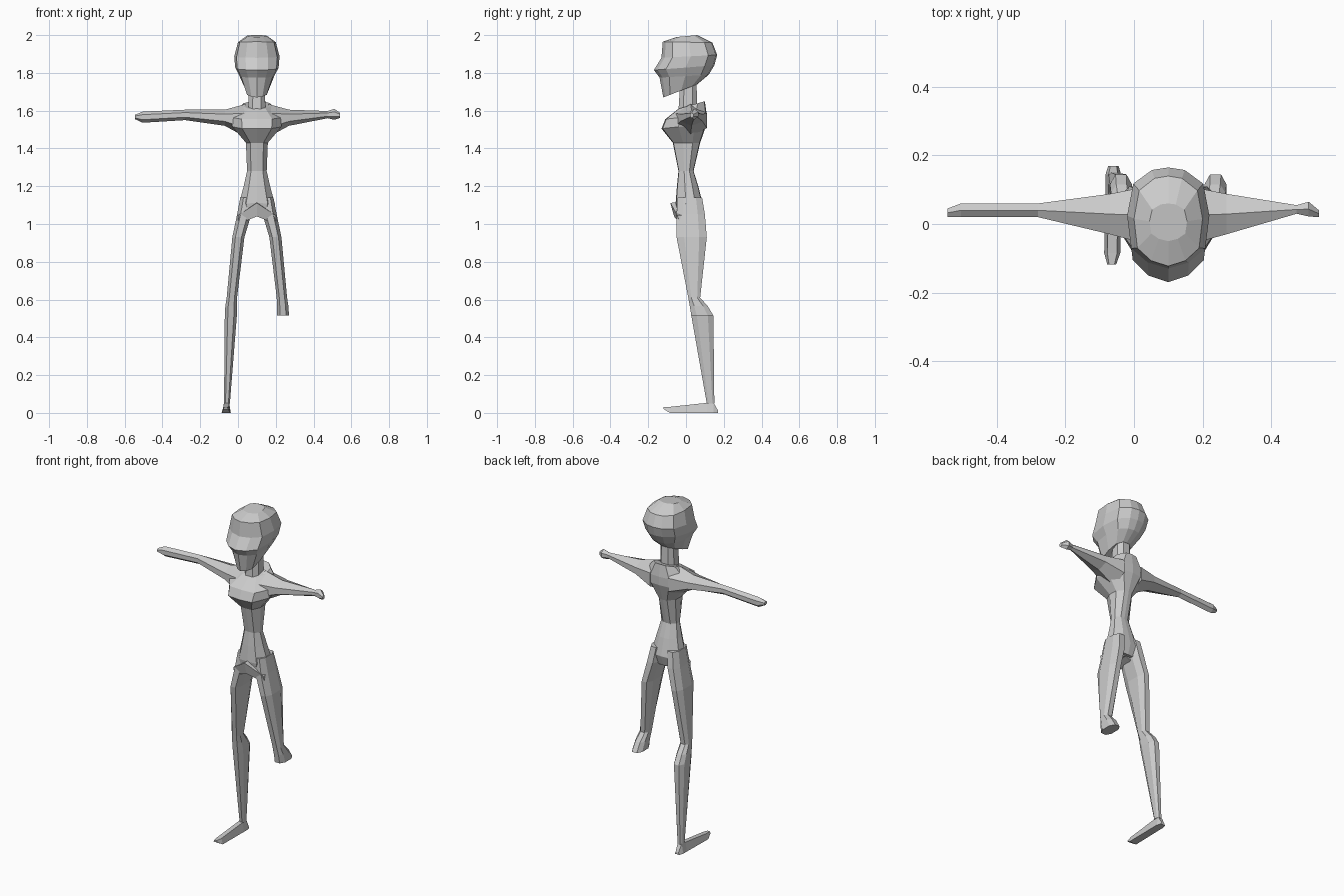
import bpy, bmesh
from mathutils import Vector

CX = 0.10  # body centre line
skin = bpy.data.materials.new("light grey")
skin.diffuse_color = (0.6, 0.6, 0.6, 1)

OCT = [(0.5, -1), (1, -0.5), (1, 0.5), (0.5, 1), (-0.5, 1), (-1, 0.5), (-1, -0.5), (-0.5, -1)]
HEX = [(0, -1), (1, -0.45), (1, 0.45), (0, 1), (-1, 0.45), (-1, -0.45)]


def symmetric(half):
    """Close a half outline that starts and ends on the centre line."""
    return half + [(-x, y) for x, y in half[-2:0:-1]]


def loft(name, rings):
    """Skin matching rings of points and cap both ends."""
    bm = bmesh.new()
    rows = [[bm.verts.new(p) for p in ring] for ring in rings]
    n = len(rows[0])
    for a, b in zip(rows, rows[1:]):
        for i in range(n):
            j = (i + 1) % n
            bm.faces.new((a[i], a[j], b[j], b[i]))
    bm.faces.new(rows[0][::-1])
    bm.faces.new(rows[-1])
    bmesh.ops.recalc_face_normals(bm, faces=bm.faces)
    mesh = bpy.data.meshes.new(name)
    bm.to_mesh(mesh)
    bm.free()
    mesh.materials.append(skin)
    ob = bpy.data.objects.new(name, mesh)
    bpy.context.collection.objects.link(ob)
    return ob


def tilted(name, outline, sections):
    """Upright loft; section = half width, front y, front z, back y, back z."""
    rings = []
    for hw, yf, zf, yb, zb in sections:
        rings.append([Vector((CX + u * hw, yf + (yb - yf) * (v + 1) / 2,
                              zf + (zb - zf) * (v + 1) / 2)) for u, v in outline])
    return loft(name, rings)


def box_loft(name, axis, side, sections, outline=OCT):
    """Loft along an axis; section = position, then the two low/high ranges across it."""
    rings = []
    for t, a0, a1, b0, b1 in sections:
        ring = []
        for u, v in outline:
            a, b = (a0 + a1 + u * (a1 - a0)) / 2, (b0 + b1 + v * (b1 - b0)) / 2
            d = {'X': (t, a, b), 'Y': (a, t, b), 'Z': (a, b, t)}[axis]
            ring.append(Vector((CX + side * d[0], d[1], d[2])))
        rings.append(ring)
    return loft(name, rings)


# head with overhanging brow and pointed chin
head_outline = symmetric([(0, -1), (0.5, -0.88), (0.9, -0.6), (1, 0.05), (0.85, 0.68), (0.4, 0.95), (0, 1)])
tilted("head", head_outline, [
    (0.058, -0.12, 1.67, 0.06, 1.74),
    (0.092, -0.14, 1.775, 0.12, 1.79),
    (0.115, -0.17, 1.815, 0.15, 1.84),
    (0.120, -0.13, 1.88, 0.165, 1.895),
    (0.100, -0.123, 1.965, 0.14, 1.96),
    (0.055, -0.05, 1.99, 0.06, 2.0)])

# neck
tilted("neck", OCT, [(0.045, -0.04, 1.60, 0.06, 1.62), (0.042, -0.03, 1.76, 0.055, 1.76)])

# torso, from pelvis to neck base
body = symmetric([(0, -1), (0.6, -0.95), (1, -0.25), (0.95, 0.45), (0.45, 0.95), (0, 1)])
tilted("torso", body, [
    (0.075, -0.045, 1.05, 0.07, 1.04),
    (0.095, -0.055, 1.11, 0.09, 1.10),
    (0.070, -0.048, 1.20, 0.065, 1.20),
    (0.052, -0.04, 1.28, 0.04, 1.28),
    (0.058, -0.07, 1.43, 0.075, 1.43),
    (0.130, -0.13, 1.505, 0.11, 1.53),
    (0.135, -0.11, 1.555, 0.11, 1.58),
    (0.075, -0.04, 1.61, 0.10, 1.65)])

# raised front band of the pelvis
box_loft("pelvis_front", 'X', 1, [
    (-0.10, -0.045, 0.04, 1.00, 1.05), (0, -0.083, 0.05, 1.04, 1.12),
    (0.10, -0.045, 0.04, 1.00, 1.05)], [(-1, 0.8), (-0.7, -1), (1, -1), (1, 1)])

# arms
shoulder = [(0.06, -0.06, 0.11, 1.46, 1.635), (0.17, -0.03, 0.088, 1.52, 1.605)]
box_loft("arm_long", 'X', -1, shoulder + [
    (0.38, 0.02, 0.06, 1.55, 1.605), (0.605, 0.02, 0.06, 1.536, 1.595),
    (0.645, 0.02, 0.045, 1.555, 1.578)], HEX)
box_loft("arm_short", 'X', 1, shoulder + [
    (0.375, 0.03, 0.055, 1.56, 1.598), (0.41, 0.022, 0.065, 1.552, 1.61),
    (0.44, 0.02, 0.04, 1.562, 1.588)], HEX)

# legs: shared thigh, one side carries on to the ankle
thigh = [(1.14, 0.02, 0.088, -0.045, 0.085), (1.05, 0.03, 0.105, -0.05, 0.10),
         (0.93, 0.066, 0.13, -0.05, 0.11), (0.61, 0.105, 0.160, 0.012, 0.075),
         (0.565, 0.106, 0.167, 0.02, 0.115), (0.515, 0.106, 0.170, 0.028, 0.145)]
shin = [(0.05, 0.143, 0.174, 0.11, 0.15)]
box_loft("leg_full", 'Z', -1, thigh + shin)
box_loft("leg_cut", 'Z', 1, thigh)

# foot
box_loft("foot", 'Y', -1, [
    (0.17, 0.145, 0.175, 0.0, 0.012), (0.145, 0.138, 0.183, 0.0, 0.055),
    (0.11, 0.138, 0.183, 0.0, 0.053), (-0.085, 0.140, 0.187, 0.0, 0.032),
    (-0.118, 0.152, 0.178, 0.02, 0.03)],
    [(-1, -1), (1, -1), (0.6, 1), (-0.6, 1)])
